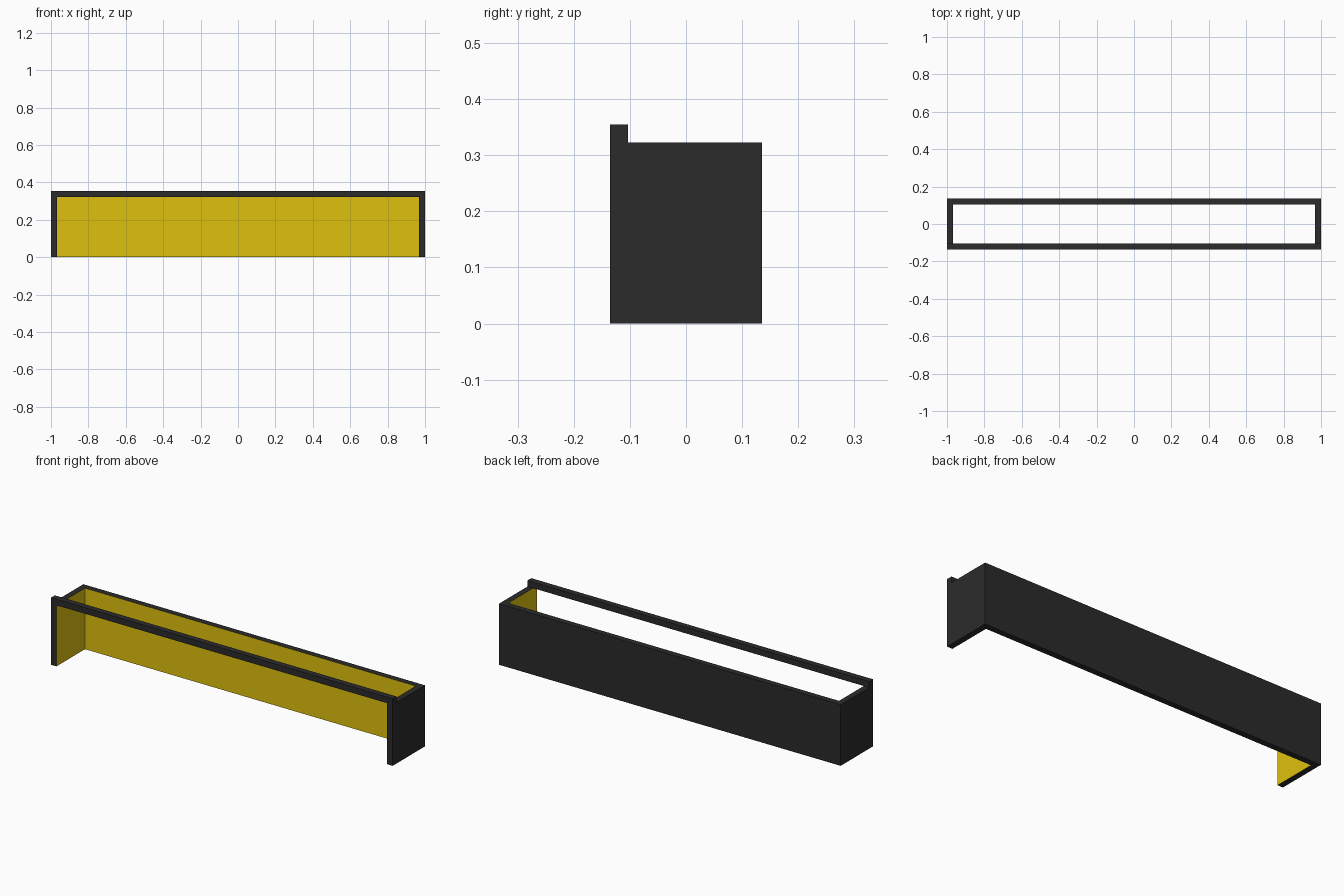
import bpy, bmesh

if "Cube" in bpy.data.objects:
    bpy.data.objects.remove(bpy.data.objects["Cube"])

W, D, H, T = 1.0, 0.135, 0.323, 0.032  # half width, half depth, wall height, thickness


def material(name, rgb):
    m = bpy.data.materials.new(name)
    m.diffuse_color = (*rgb, 1)
    m.use_nodes = True
    m.node_tree.nodes["Principled BSDF"].inputs["Base Color"].default_value = m.diffuse_color
    return m


dark = material("dark_shell", (0.024, 0.024, 0.024))
yellow = material("yellow_lining", (0.73, 0.53, 0.004))


def add_object(name, bm, mats):
    bmesh.ops.recalc_face_normals(bm, faces=bm.faces)
    me = bpy.data.meshes.new(name)
    bm.to_mesh(me)
    bm.free()
    for m in mats:
        me.materials.append(m)
    ob = bpy.data.objects.new(name, me)
    bpy.context.collection.objects.link(ob)
    return ob


# U-shaped shell: back and two side walls, mitred corners, yellow inside faces
outer = [(-W, -D), (-W, D), (W, D), (W, -D)]
inner = [(-W + T, -D), (-W + T, D - T), (W - T, D - T), (W - T, -D)]
bm = bmesh.new()
vo = [bm.verts.new((x, y, 0)) for x, y in outer]
vi = [bm.verts.new((x, y, 0)) for x, y in inner]
base = [bm.faces.new((vo[i], vo[i + 1], vi[i + 1], vi[i])) for i in range(3)]
ext = bmesh.ops.extrude_face_region(bm, geom=base, use_keep_orig=True)
bmesh.ops.translate(bm, vec=(0, 0, H),
                    verts=[g for g in ext["geom"] if isinstance(g, bmesh.types.BMVert)])
bmesh.ops.recalc_face_normals(bm, faces=bm.faces)
for f in bm.faces:
    c, n = f.calc_center_median(), f.normal
    if abs(n.z) < 0.5 and (n.x * c.x < -0.1 or (n.y < -0.5 and c.y > 0)):
        f.material_index = 1
add_object("wall_shell", bm, [dark, yellow])

# Raised bar joining the front edges of the side walls
bm = bmesh.new()
bmesh.ops.create_cube(bm, size=1)
bmesh.ops.scale(bm, vec=(2 * W, T, T), verts=bm.verts)
bmesh.ops.translate(bm, vec=(0, -D + T / 2, H + T / 2), verts=bm.verts)
add_object("front_top_bar", bm, [dark])
